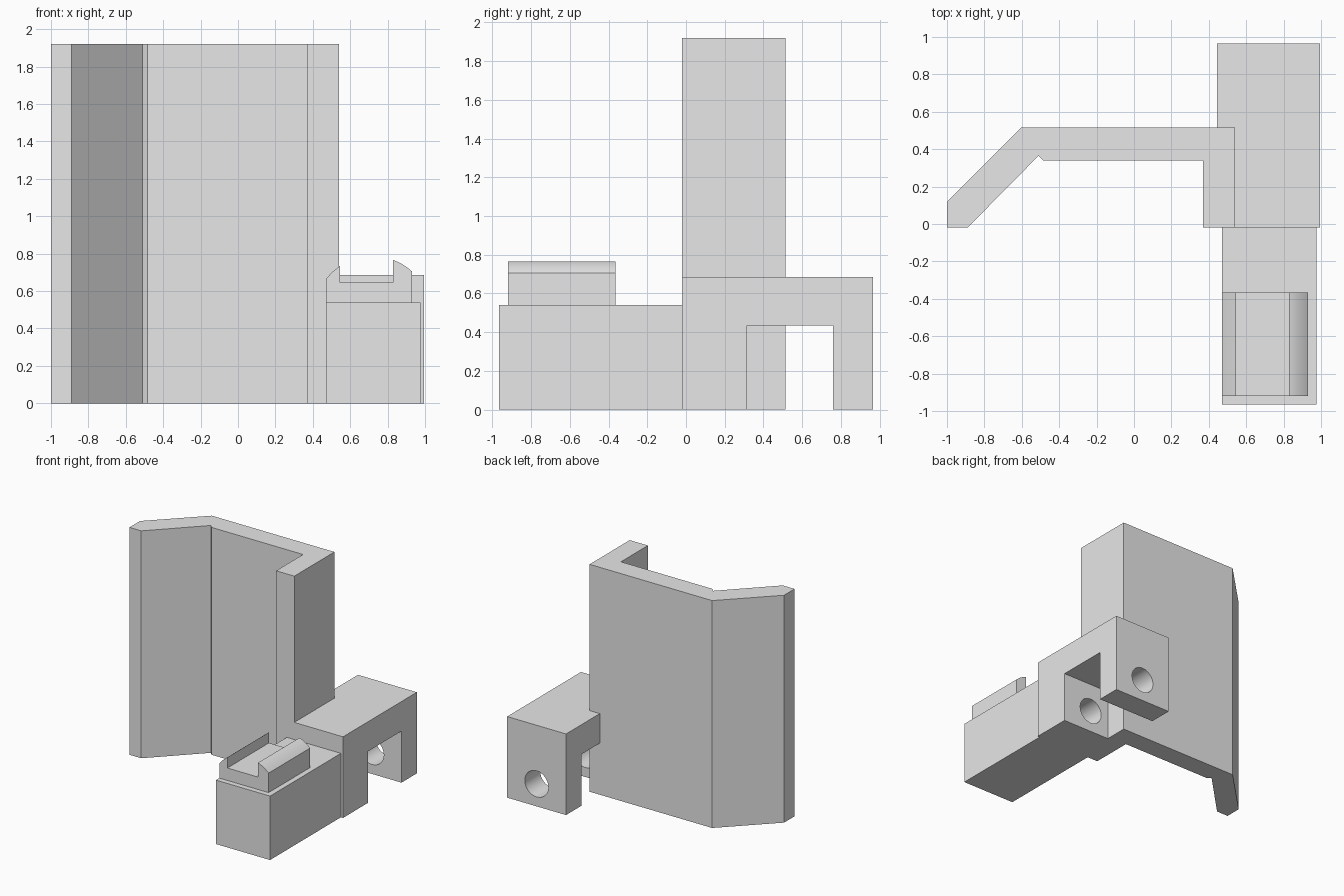
import bpy, bmesh, math
from mathutils import Vector

cube = bpy.data.objects.get("Cube")
if cube:
    bpy.data.objects.remove(cube, do_unlink=True)

grey = bpy.data.materials.new("light_grey")
grey.use_nodes = True
colour = (0.8, 0.8, 0.8, 1)
grey.diffuse_color = colour
grey.node_tree.nodes["Principled BSDF"].inputs["Base Color"].default_value = colour


def extrude_profile(name, points, axis, start, end):
    """Extrude a 2D outline along x (points y,z), y (points x,z) or z (points x,y)."""
    place = {"x": lambda a, b: (start, a, b),
             "y": lambda a, b: (a, start, b),
             "z": lambda a, b: (a, b, start)}[axis]
    bm = bmesh.new()
    face = bm.faces.new([bm.verts.new(place(a, b)) for a, b in points])
    step = Vector([end - start if axis == k else 0 for k in "xyz"])
    new = bmesh.ops.extrude_face_region(bm, geom=[face])["geom"]
    bmesh.ops.translate(bm, vec=step,
                        verts=[v for v in new if isinstance(v, bmesh.types.BMVert)])
    bmesh.ops.recalc_face_normals(bm, faces=bm.faces[:])
    mesh = bpy.data.meshes.new(name)
    bm.to_mesh(mesh)
    bm.free()
    mesh.materials.append(grey)
    obj = bpy.data.objects.new(name, mesh)
    bpy.context.collection.objects.link(obj)
    return obj


def smooth(obj):
    bpy.ops.object.select_all(action="DESELECT")
    obj.select_set(True)
    bpy.context.view_layer.objects.active = obj
    bpy.ops.object.shade_smooth_by_angle(angle=math.radians(30))


# Tall folded plate with an angled wing and a square return flange
extrude_profile("folded_plate", [
    (-1, -0.02), (-0.89, -0.02), (-0.51, 0.365), (-0.485, 0.34), (0.37, 0.34),
    (0.37, -0.02), (0.54, -0.02), (0.54, 0.515), (-0.605, 0.515), (-1, 0.12)],
    "z", 0, 1.92)

# Forked block, open underneath
fork = extrude_profile("fork_block", [
    (-0.02, 0), (0.315, 0), (0.315, 0.435), (0.76, 0.435), (0.76, 0),
    (0.965, 0), (0.965, 0.685), (-0.02, 0.685)],
    "x", 0.445, 0.995)

# Pin hole through both legs of the fork
circle = [(0.72 + 0.11 * math.cos(math.tau * i / 48),
           0.19 + 0.11 * math.sin(math.tau * i / 48)) for i in range(48)]
cutter = extrude_profile("pin_hole_cutter", circle, "y", -0.2, 1.2)
cutter.hide_render = True
cut = fork.modifiers.new("pin_hole", "BOOLEAN")
cut.operation = "DIFFERENCE"
cut.solver = "EXACT"
cut.object = cutter
bpy.context.view_layer.objects.active = fork
bpy.ops.object.modifier_apply(modifier=cut.name)
bpy.data.objects.remove(cutter, do_unlink=True)
smooth(fork)

# Forward arm
extrude_profile("arm", [(0.47, 0), (0.975, 0), (0.975, 0.54), (0.47, 0.54)],
                "y", -0.965, -0.02)

# Channel rail on the arm, with a gently rounded outer lip
lip = []
for i in range(9):
    t = i / 8
    lip.append((0.93 - 0.1 * t, 0.705 + 0.06 * t + 0.03 * t * (1 - t)))
rail = extrude_profile("channel_rail",
                       [(0.47, 0.54), (0.93, 0.54)] + lip +
                       [(0.83, 0.645), (0.545, 0.645), (0.545, 0.735),
                        (0.505, 0.703), (0.47, 0.665)],
                       "y", -0.92, -0.365)
smooth(rail)
